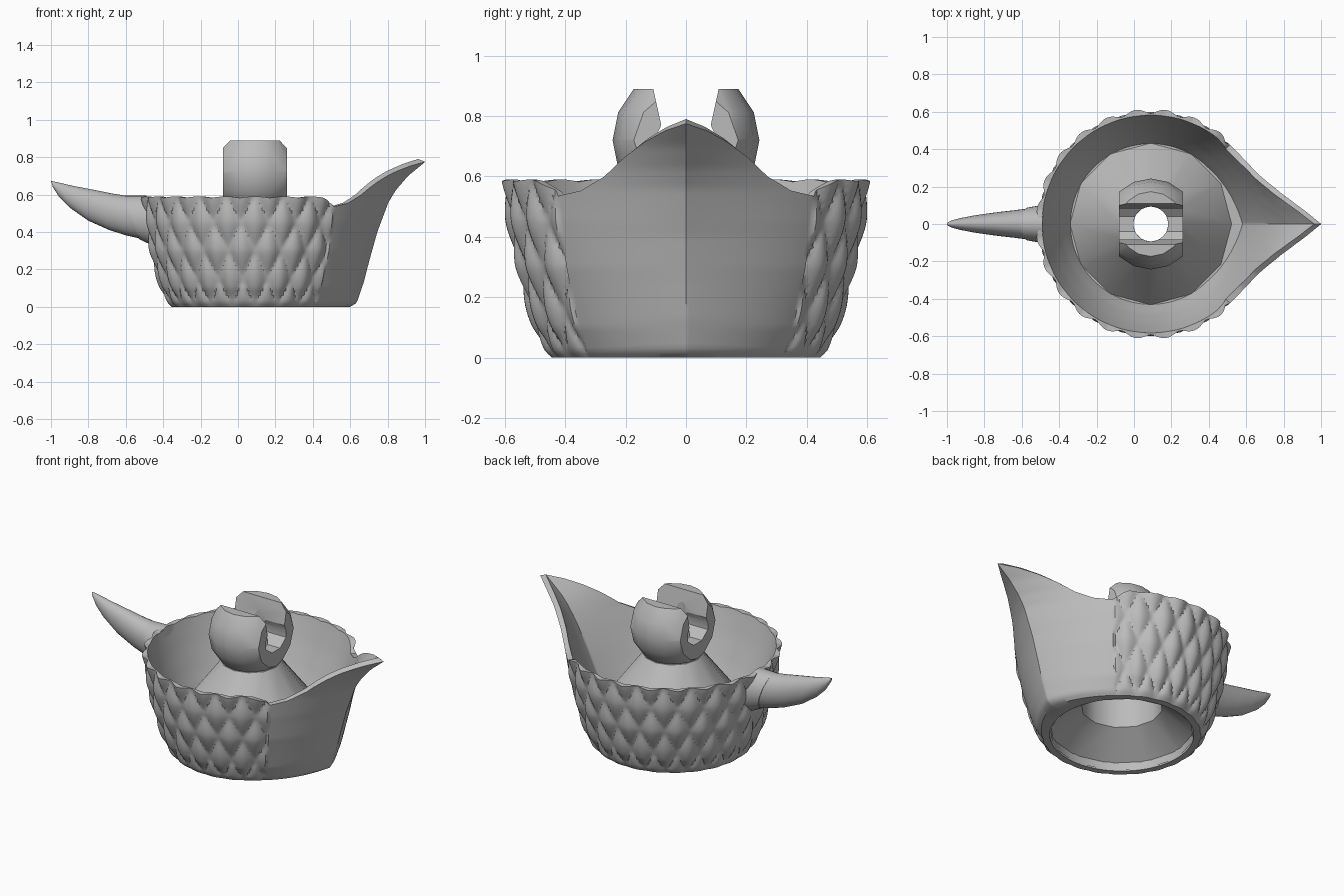
import bpy, bmesh
from math import sin, cos, pi, radians
from mathutils import Vector

cube = bpy.data.objects.get("Cube")
if cube:
    bpy.data.objects.remove(cube, do_unlink=True)

grey = bpy.data.materials.new("plain_grey")
grey.use_nodes = True
grey.diffuse_color = (0.5, 0.5, 0.5, 1)
grey.node_tree.nodes["Principled BSDF"].inputs["Base Color"].default_value = (0.5, 0.5, 0.5, 1)

CX = 0.09               # axis of the bowl
SEG = 288
SCALES = 24


def interp(table, v):
    """Piecewise linear lookup, extended past both ends."""
    for (a, fa), (b, fb) in zip(table, table[1:]):
        if v <= b or (b, fb) == table[-1]:
            return fa + (fb - fa) * (v - a) / (b - a)


def smooth(ob, angle=35):
    bpy.ops.object.select_all(action='DESELECT')
    ob.select_set(True)
    bpy.context.view_layer.objects.active = ob
    bpy.ops.object.shade_smooth_by_angle(angle=radians(angle))


def loft(name, rings, closed=False, angle=35):
    """Skin a list of point rings; join last to first, or cap the ends."""
    bm = bmesh.new()
    vs = [[bm.verts.new(p) for p in ring] for ring in rings]
    pairs = list(zip(vs, vs[1:]))
    if closed:
        pairs.append((vs[-1], vs[0]))
    else:
        bm.faces.new(vs[0])
        bm.faces.new(vs[-1])
    n = len(vs[0])
    for a, b in pairs:
        for i in range(n):
            j = (i + 1) % n
            bm.faces.new((a[i], a[j], b[j], b[i]))
    bmesh.ops.recalc_face_normals(bm, faces=bm.faces)
    mesh = bpy.data.meshes.new(name)
    bm.to_mesh(mesh)
    bm.free()
    mesh.materials.append(grey)
    ob = bpy.data.objects.new(name, mesh)
    bpy.context.scene.collection.objects.link(ob)
    smooth(ob, angle)
    return ob


# Hull: round scaled bowl that runs into a pointed, raised prow
WALL = [(0, .445), (.02, .465), (.1, .503), (.3, .56), (.45, .588), (.58, .605)]
PROW = [(0, .51), (.02, .545), (.13, .582), (.25, .613), (.4, .655),
        (.56, .715), (.625, .755), (.7, .82), (.77, .905)]
RIM = [(0, .535), (.2, .553), (.39, .6), (.55, .665), (.7, .715), (.85, .752), (1, .775)]
BULGE = [(0, .14), (.5, .11), (.8, .11)]
PANEL = pi / 4


def signed_angle(i):
    return 2 * pi * (i if i <= SEG // 2 else i - SEG) / SEG


def prow_share(th):
    return max(0.0, 1 - abs(th) / PANEL)


def rim_height(th):
    if abs(th) <= PANEL + 1e-6:
        return interp(RIM, prow_share(th))
    rise = min(1, (abs(th) - PANEL) / radians(8))
    return .535 + .047 * rise + .008 * abs(cos(th * SCALES / 2))


def hull_point(th, z, inset=0.0, scaled=False):
    r = interp(WALL, z) - inset
    s = prow_share(th)
    if abs(th) <= PANEL + 1e-6:
        edge = r * cos(PANEL)
        tip = interp(PROW, z) - inset
        bulge = interp(BULGE, z) * s * (1 - s)
        x = edge + (tip - edge) * s + bulge * .8
        y = (edge + bulge * .5) * (1 - s) * (1 if th >= 0 else -1)
        return Vector((CX + x, y, z))
    if scaled:
        u, v = th * SCALES / (2 * pi), z / .3
        puff = abs(sin(pi * (u + v)) * sin(pi * (u - v))) ** .7
        r += (.026 * puff - .016) * min(1, .2 + z / .08)
    return Vector((CX + r * cos(th), r * sin(th), z))


angles = [signed_angle(i) for i in range(SEG)]
rings = []
ROWS = 48
for k in range(ROWS + 1):
    rings.append([hull_point(a, rim_height(a) * k / ROWS, 0, True) for a in angles])
FLOOR = .2
THICK = [(FLOOR, .102), (.4, .058), (.58, .024), (.8, .024)]
for k in range(13):
    ring = []
    for a in angles:
        s = prow_share(a)
        top = rim_height(a) + .015 * s
        z = top + (FLOOR - top) * k / 12
        ring.append(hull_point(a, z, interp(THICK, z) + .04 * s * z))
    rings.append(ring)
rings.append([Vector((CX + .4 * cos(a), .4 * sin(a), FLOOR)) for a in angles])
rings.append([Vector((CX + .405 * cos(a), .405 * sin(a), 0)) for a in angles])
loft("scaled_hull_with_prow", rings, closed=True)

# Hollow cone pedestal inside the bowl, open underneath
PEDESTAL = [(.44, .19), (.17, .54), (.095, .54), (.095, .42),
            (.23, .42), (.23, .18), (.41, .05), (.41, .002)]
loft("cone_pedestal",
     [[Vector((CX + r * cos(2 * pi * i / 12), r * sin(2 * pi * i / 12), z)) for i in range(12)]
      for r, z in PEDESTAL], closed=True)

# Clip: faceted ball with flat ends, a tapered slot and a vertical hole
bpy.ops.mesh.primitive_uv_sphere_add(segments=16, ring_count=8, radius=.243, location=(CX, 0, .72))
ball = bpy.context.object
ball.name = "ball_clip"

bpy.ops.mesh.primitive_cube_add(size=1, location=(CX, 0, .59))
trim = bpy.context.object
trim.name = "trim_cutter"
trim.scale = (.342, 1, .6)
bpy.ops.mesh.primitive_cylinder_add(vertices=24, radius=.093, depth=1, location=(CX, 0, .6))
hole = bpy.context.object
hole.name = "hole_cutter"
SLOT = [(.04, .645), (.098, .69), (.098, .735), (.082, .77), (.115, .92)]
outline = SLOT + [(-y, z) for y, z in reversed(SLOT)]
slot = loft("slot_cutter", [[Vector((CX + x, y, z)) for y, z in outline] for x in (-.3, .3)])
cutters = [(trim, 'INTERSECT'), (slot, 'DIFFERENCE'), (hole, 'DIFFERENCE')]
for cutter, op in cutters:
    cutter.hide_render = True
    mod = ball.modifiers.new("cut", 'BOOLEAN')
    mod.operation, mod.object, mod.solver = op, cutter, 'EXACT'
bpy.context.view_layer.update()
cut_mesh = bpy.data.meshes.new_from_object(ball.evaluated_get(bpy.context.evaluated_depsgraph_get()))
ball.modifiers.clear()
ball.data = cut_mesh
cut_mesh.materials.clear()
cut_mesh.materials.append(grey)
for p in cut_mesh.polygons:
    p.material_index = 0
for cutter, op in cutters:
    bpy.data.objects.remove(cutter, do_unlink=True)
smooth(ball, 30)


# Horn handle: tilted oval sections given by top, bottom and half width
def oval(xt, zt, xb, zb, w, n=24):
    top, bottom = Vector((xt, 0, zt)), Vector((xb, 0, zb))
    mid, up = (top + bottom) / 2, (top - bottom) / 2
    return [mid + up * cos(2 * pi * i / n) + Vector((0, w * sin(2 * pi * i / n), 0)) for i in range(n)]


loft("horn_collar", [oval(-.49, .596, -.43, .315, .108), oval(-.605, .595, -.53, .362, .088)])
loft("horn", [oval(-.56, .588, -.48, .355, .09), oval(-.67, .605, -.6, .382, .074),
              oval(-.76, .623, -.69, .411, .064), oval(-.88, .646, -.8, .46, .048),
              oval(-.95, .662, -.9, .53, .032), oval(-.985, .67, -.955, .585, .02),
              oval(-1, .672, -.99, .64, .009)], angle=50)
